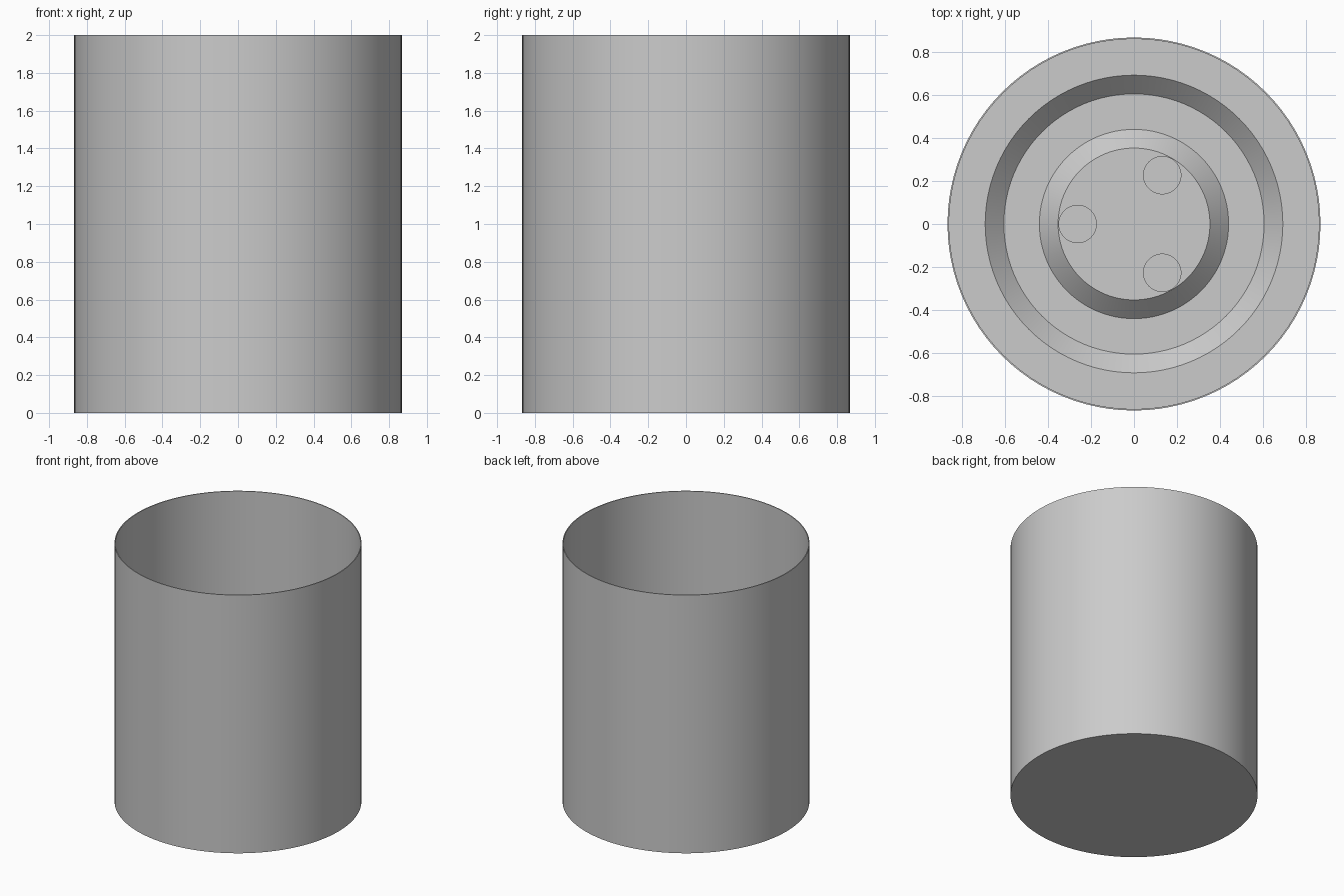
import bpy, bmesh, math

if "Cube" in bpy.data.objects:
    bpy.data.objects.remove(bpy.data.objects["Cube"])

SIDES = 96
grey = bpy.data.materials.new("plain grey")
grey.diffuse_color = (0.6, 0.6, 0.6, 1)
grey.use_nodes = True
grey.node_tree.nodes["Principled BSDF"].inputs["Base Color"].default_value = grey.diffuse_color


def lathe(name, profile):
    """Spin an (r, z) profile that starts and ends on the axis."""
    bm = bmesh.new()
    rings = []
    for r, z in profile:
        if r == 0:
            rings.append([bm.verts.new((0, 0, z))] * SIDES)
        else:
            rings.append([bm.verts.new((r * math.cos(a), r * math.sin(a), z))
                          for a in (2 * math.pi * i / SIDES for i in range(SIDES))])
    for low, high in zip(rings, rings[1:]):
        for i in range(SIDES):
            j = (i + 1) % SIDES
            corners = dict.fromkeys((low[i], low[j], high[j], high[i]))
            bm.faces.new(list(corners))
    bmesh.ops.recalc_face_normals(bm, faces=bm.faces)
    mesh = bpy.data.meshes.new(name)
    bm.to_mesh(mesh)
    bm.free()
    obj = bpy.data.objects.new(name, mesh)
    bpy.context.collection.objects.link(obj)
    mesh.materials.append(grey)
    return obj


# thin-walled vessel; its floor has a ring channel around a raised centre
RADIUS, WALL = 0.867, 0.007
FLOOR, CHANNEL = 0.13, 0.043
vessel = lathe("vessel", [
    (0, 0), (RADIUS, 0), (RADIUS, 2), (RADIUS - WALL, 2), (RADIUS - WALL, FLOOR),
    (0.692, FLOOR), (0.605, CHANNEL), (0.44, CHANNEL), (0.353, FLOOR), (0, FLOOR)])

# three round sockets in the raised centre
for k in range(3):
    a = math.pi + k * 2 * math.pi / 3
    bpy.ops.mesh.primitive_cylinder_add(
        vertices=48, radius=0.087, depth=0.2,
        location=(0.262 * math.cos(a), 0.262 * math.sin(a), CHANNEL + 0.1))
    cutter = bpy.context.object
    cutter.name = f"socket_cutter_{k + 1}"
    cutter.data.materials.append(grey)
    cutter.hide_render = True
    cutter.hide_set(True)
    cut = vessel.modifiers.new(f"socket_{k + 1}", 'BOOLEAN')
    cut.operation = 'DIFFERENCE'
    cut.solver = 'EXACT'
    cut.object = cutter

# smooth round walls with crisp rims
bpy.ops.object.select_all(action='DESELECT')
bpy.context.view_layer.objects.active = vessel
vessel.select_set(True)
bpy.ops.object.shade_smooth_by_angle(angle=math.radians(30))
